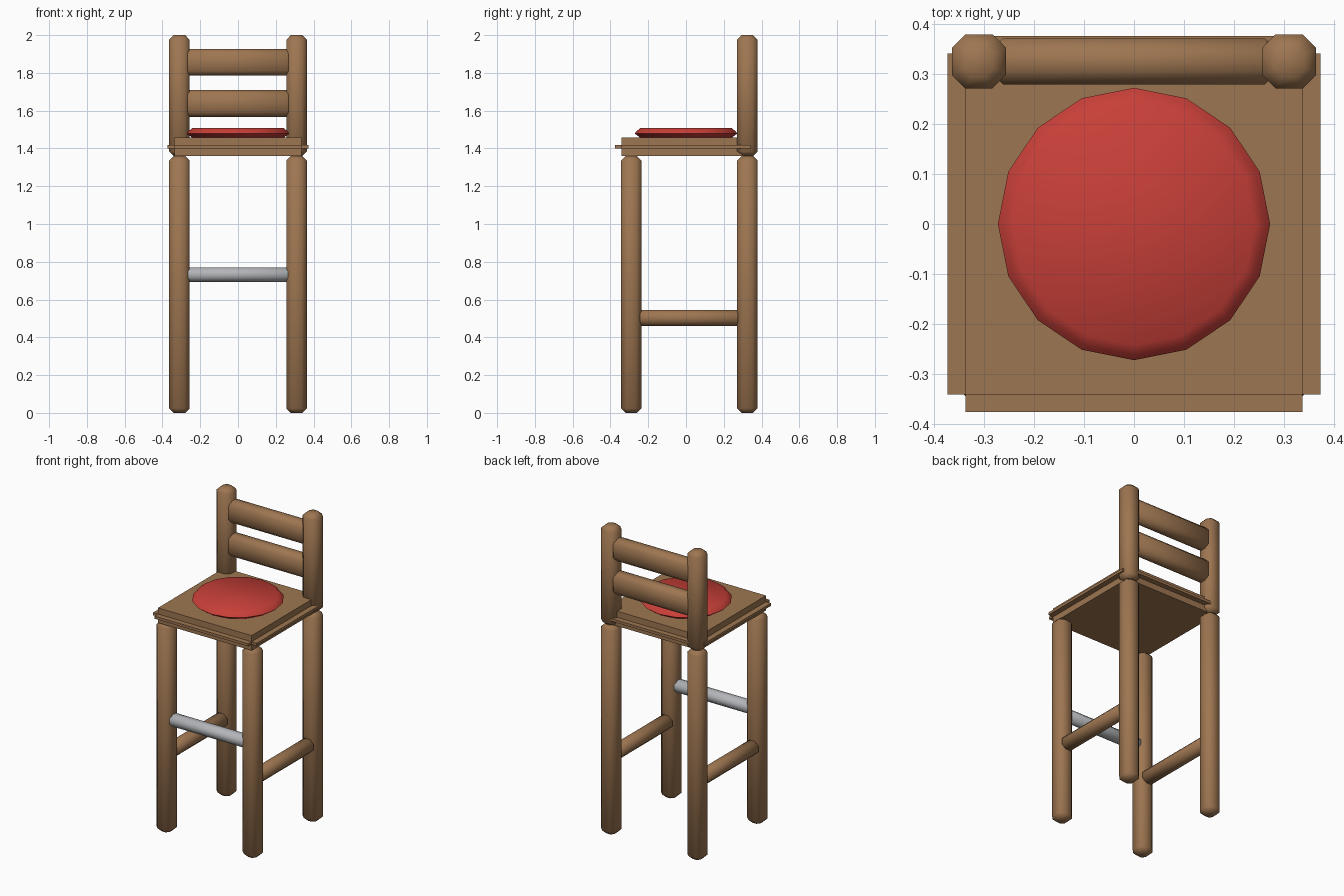
import bpy, bmesh, math
from mathutils import Matrix, Vector

if "Cube" in bpy.data.objects:
    bpy.data.objects.remove(bpy.data.objects["Cube"], do_unlink=True)


def material(name, rgb):
    m = bpy.data.materials.new(name)
    m.use_nodes = True
    m.diffuse_color = (*rgb, 1)
    m.node_tree.nodes["Principled BSDF"].inputs["Base Color"].default_value = (*rgb, 1)
    return m


wood = material("brown wood", (0.34, 0.18, 0.082))
red = material("red fabric", (0.58, 0.05, 0.04))
steel = material("grey metal", (0.45, 0.46, 0.48))


def finish(bm, name, mat, smooth=0):
    bmesh.ops.recalc_face_normals(bm, faces=bm.faces)
    mesh = bpy.data.meshes.new(name)
    bm.to_mesh(mesh)
    bm.free()
    ob = bpy.data.objects.new(name, mesh)
    bpy.context.collection.objects.link(ob)
    mesh.materials.append(mat)
    if smooth:
        bpy.ops.object.select_all(action='DESELECT')
        ob.select_set(True)
        bpy.context.view_layer.objects.active = ob
        bpy.ops.object.shade_smooth_by_angle(angle=math.radians(smooth))
    return ob


def loft(bm, rings):
    """Skin a stack of point rings and cap both ends."""
    loops = [[bm.verts.new(p) for p in ring] for ring in rings]
    n = len(loops[0])
    for a, b in zip(loops, loops[1:]):
        for i in range(n):
            j = (i + 1) % n
            bm.faces.new((a[i], a[j], b[j], b[i]))
    bm.faces.new(loops[0][::-1])
    bm.faces.new(loops[-1])


def beam(name, axis, centre, length, w, h, chamfer, end, mat=wood):
    """Eight-sided bar with chamfered ends; w and h are its section."""
    def section(along, inset):
        a, b, c = w / 2 - inset, h / 2 - inset, chamfer - inset * 0.4
        pts = [(a, c - b), (a, b - c), (a - c, b), (c - a, b),
               (-a, b - c), (-a, c - b), (c - a, -b), (a - c, -b)]
        out = []
        for u, v in pts:
            p = {"x": (along, u, v), "y": (u, along, v), "z": (u, v, along)}[axis]
            out.append(Vector(centre) + Vector(p))
        return out

    half = length / 2
    bm = bmesh.new()
    loft(bm, [section(-half, end), section(end - half, 0),
              section(half - end, 0), section(half, end)])
    return finish(bm, name, mat, 50)


def slab(name, sx, sy, z0, z1):
    bm = bmesh.new()
    bmesh.ops.create_cube(bm, size=1, matrix=Matrix.Translation((0, 0, (z0 + z1) / 2))
                          @ Matrix.Diagonal((sx, sy, z1 - z0, 1)))
    return finish(bm, name, wood)


LEG_X, FRONT_Y, BACK_Y = 0.31, -0.29, 0.325
SEAT_Z, TOP_Z, THICK = 1.36, 2.0, 0.108

# Legs, back posts and side rungs
for side, s in (("left", 1), ("right", -1)):
    x = s * LEG_X
    for end, y in (("front", FRONT_Y), ("back", BACK_Y)):
        beam(f"{end}_leg_{side}", "z", (x, y, SEAT_Z / 2), SEAT_Z,
             THICK, THICK, 0.027, 0.024)
    beam(f"back_post_{side}", "z", (x, BACK_Y, (SEAT_Z + TOP_Z) / 2),
         TOP_Z - SEAT_Z, THICK, THICK, 0.027, 0.024)
    beam(f"side_rung_{side}", "y", (x, 0.016, 0.503), 0.52, 0.09, 0.086, 0.025, 0.006)

# Backrest rails
for name, z in (("lower", 1.638), ("upper", 1.856)):
    beam(f"{name}_back_rail", "x", (0, BACK_Y, z), 0.54, 0.092, 0.142, 0.026, 0.008)

# Metal footrest
beam("footrest_bar", "x", (0, FRONT_Y, 0.732), 0.536, 0.08, 0.076, 0.023, 0.006, steel)

# Seat with a thin lip on all four sides
slab("seat", 0.674, 0.682, SEAT_Z, 1.457)
slab("seat_lip_sides", 0.746, 0.682, 1.40, 1.417)
slab("seat_lip_front_back", 0.674, 0.752, 1.40, 1.417)

# Round cushion
bm = bmesh.new()
loft(bm, [[(r * math.cos(k * math.tau / 16), r * math.sin(k * math.tau / 16), z)
           for k in range(16)]
          for r, z in ((0.24, 1.455), (0.272, 1.479), (0.262, 1.491), (0.242, 1.508))])
finish(bm, "cushion", red, 60)
